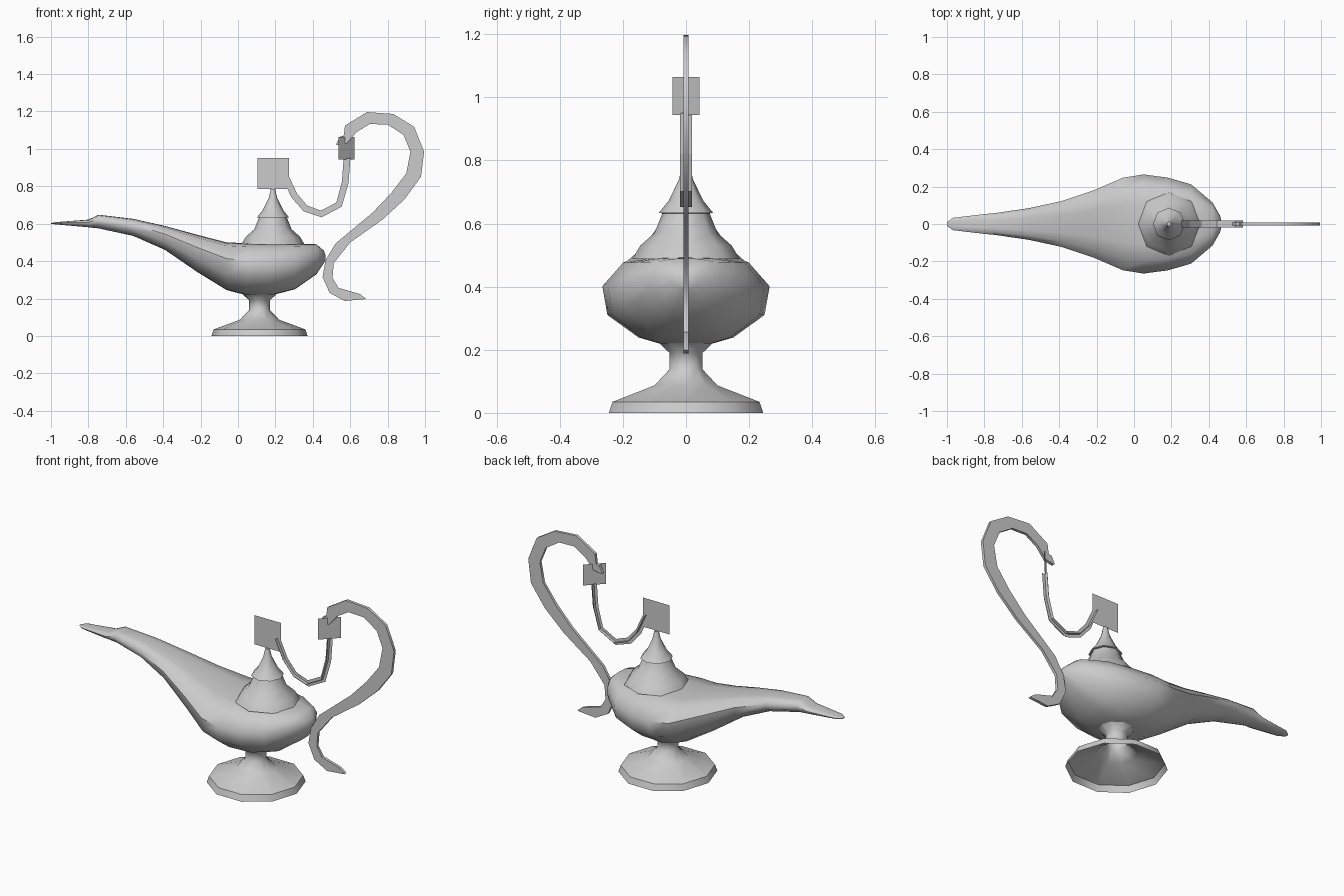
import bpy, math
from math import sin, cos, pi

if "Cube" in bpy.data.objects:
    bpy.data.objects.remove(bpy.data.objects["Cube"])


def make(name, verts, faces, angle=50):
    me = bpy.data.meshes.new(name)
    me.from_pydata(verts, [], faces)
    me.update()
    ob = bpy.data.objects.new(name, me)
    bpy.context.collection.objects.link(ob)
    bpy.ops.object.select_all(action='DESELECT')
    ob.select_set(True)
    bpy.context.view_layer.objects.active = ob
    if angle:
        bpy.ops.object.shade_smooth_by_angle(angle=math.radians(angle))
    return ob


def bridge(rows, n, closed=True):
    """Quads joining consecutive rows of n points."""
    return [(r * n + i, r * n + (i + 1) % n, (r + 1) * n + (i + 1) % n, (r + 1) * n + i)
            for r in range(rows - 1) for i in range(n if closed else n - 1)]


def lathe(name, profile, n, cx, cap_top=False):
    verts = [(cx + r * cos(2 * pi * i / n), r * sin(2 * pi * i / n), z)
             for r, z in profile for i in range(n)]
    faces = bridge(len(profile), n)
    if cap_top:
        faces.append(tuple(range(len(verts) - n, len(verts))))
    return make(name, verts, faces)


# Flared foot, open underneath
lathe("foot", [(.257, 0), (.245, .035), (.105, .087), (.055, .138),
               (.055, .19), (.09, .222)], 10, .115)

# Bowl and spout: one cross-section lofted along x (x, half width, bottom z, top z)
stations = [(-1, .01, .6, .604), (-.968, .033, .596, .609), (-.8, .053, .581, .622),
            (-.745, .058, .575, .648), (-.56, .085, .535, .626), (-.39, .122, .46, .588),
            (-.215, .18, .34, .54), (-.06, .247, .245, .5), (.05, .265, .217, .496),
            (.18, .248, .217, .495), (.305, .212, .25, .494), (.42, .115, .33, .49),
            (.46, .045, .39, .455), (.468, .012, .405, .43)]
half = [(.32, .01), (.57, .08), (.94, .335), (1, .66), (.75, .93), (.4, .985)]
ring = [(0, 0)] + half + [(0, 1)] + [(-w, t) for w, t in reversed(half)]
n = len(ring)
verts = [(x, w * a, lo + (hi - lo) * t) for x, w, lo, hi in stations for a, t in ring]
faces = [f[::-1] for f in bridge(len(stations), n)]
faces += [tuple(range(n)), tuple(range(len(verts) - n, len(verts)))[::-1]]
bowl = make("bowl_and_spout", [v for v in verts], faces)
bowl.data.flip_normals() if sum(p.normal.z * p.center.z - p.normal.z * .4
                                for p in bowl.data.polygons) < 0 else None

# Lid with stepped finial
lathe("lid", [(.17, .488), (.145, .53), (.1, .57), (.075, .632), (.086, .634),
              (.055, .672), (.022, .74), (.012, .785)], 8, .187, True)


# Thin ring cards at both ends of the chain
def card(name, cx, cz, size, turn):
    h = size / 2
    dx, dy = h * cos(turn), h * sin(turn)
    make(name, [(cx - dx, -dy, cz - h), (cx + dx, dy, cz - h),
                (cx + dx, dy, cz + h), (cx - dx, -dy, cz + h)], [(0, 1, 2, 3)], 0)


card("lid_ring", .189, .869, .167, 0)
card("handle_ring", .58, 1.004, .12, pi / 4)

# Hanging chain: two crossed ribbons along one path
path = [(.25, .86), (.3, .752), (.36, .682), (.445, .652), (.54, .702), (.573, .82), (.583, .95)]
upright, flat = [], []
for i, (x, z) in enumerate(path):
    a, b = path[max(i - 1, 0)], path[min(i + 1, len(path) - 1)]
    dx, dz = b[0] - a[0], b[1] - a[1]
    k = .018 / math.hypot(dx, dz)
    upright += [(x - dz * k, 0, z + dx * k), (x + dz * k, 0, z - dx * k)]
    flat += [(x, -.019, z), (x, .019, z)]
for name, vs in (("chain_upright", upright), ("chain_flat", flat)):
    make(name, vs, bridge(len(path), 2, False), 0)

# Curled handle: paired outer and inner edges, thin in y
outer = [(.525, 1.025), (.545, 1.065), (.565, 1.07), (.572, 1.125), (.69, 1.197), (.83, 1.187),
         (.942, 1.118), (.995, .985), (.978, .85), (.89, .73), (.77, .62), (.6, .5),
         (.512, .39), (.505, .31), (.538, .257), (.65, .225), (.683, .2)]
inner = [(.53, 1.02), (.555, 1.025), (.582, 1.03), (.634, 1.09), (.705, 1.133), (.8, 1.13),
         (.885, 1.075), (.922, .985), (.9, .87), (.82, .765), (.72, .66), (.522, .495),
         (.468, .405), (.452, .315), (.49, .23), (.57, .187), (.68, .197)]
t = .008
verts = []
for (a, b), (c, d) in zip(outer, inner):
    verts += [(a, -t, b), (a, t, b), (c, t, d), (c, -t, d)]
m = len(verts)
make("handle", verts, bridge(len(outer), 4) + [(3, 2, 1, 0), (m - 4, m - 3, m - 2, m - 1)], 40)
